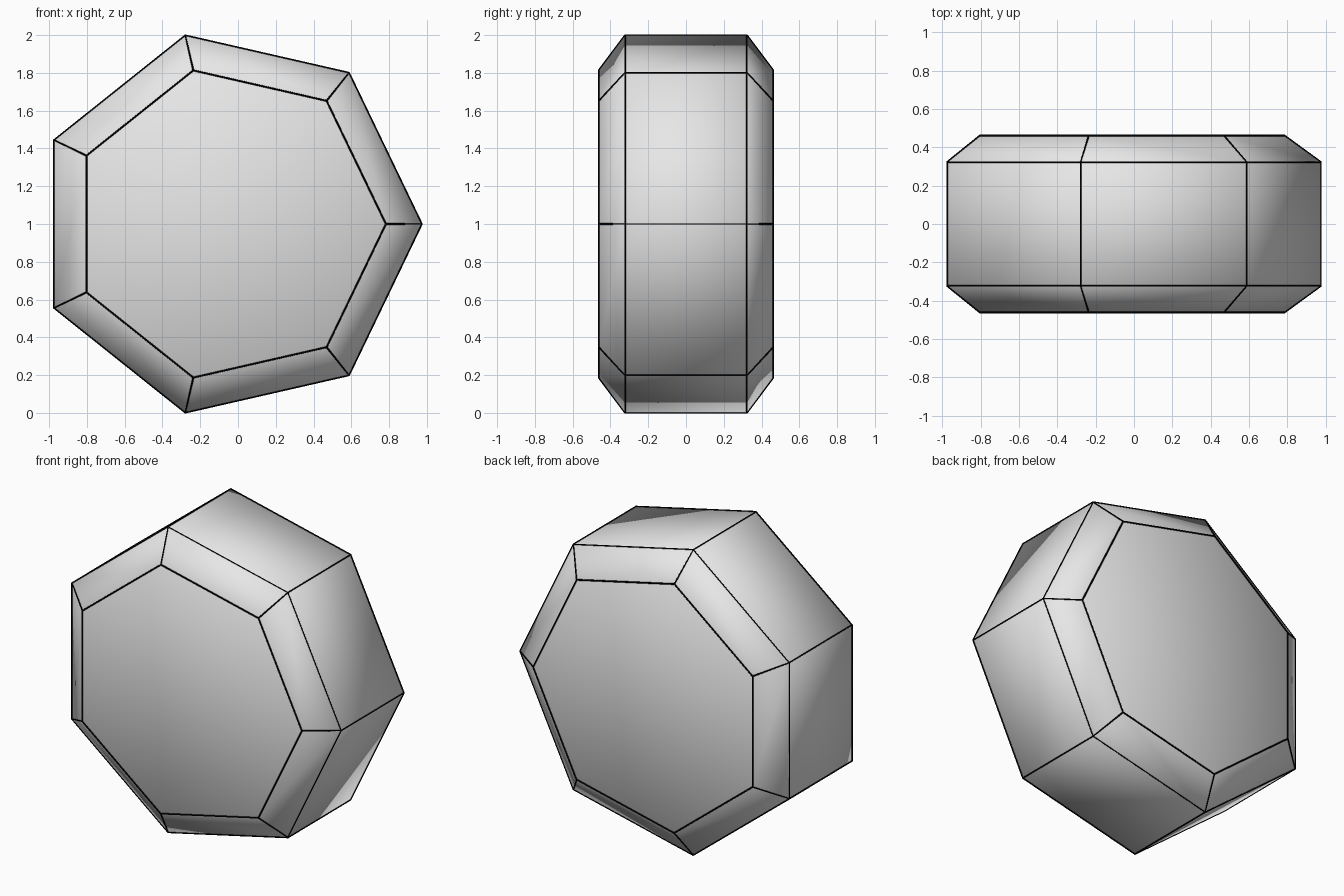
import bpy, bmesh, math

if "Cube" in bpy.data.objects:
    bpy.data.objects.remove(bpy.data.objects["Cube"])

SIDES = 7
CX, CZ = -0.051, 1.0


def material(name, rgb):
    m = bpy.data.materials.new(name)
    m.diffuse_color = (*rgb, 1)
    m.use_nodes = True
    m.node_tree.nodes["Principled BSDF"].inputs["Base Color"].default_value = m.diffuse_color
    return m


def bevelled_prism(name, sections, mat):
    """Heptagonal prism along y, from (y, radius) sections."""
    bm = bmesh.new()
    rings = []
    for y, r in sections:
        rings.append([bm.verts.new((CX + r * math.cos(math.tau * i / SIDES), y,
                                    CZ + r * math.sin(math.tau * i / SIDES)))
                      for i in range(SIDES)])
    for a, b in zip(rings, rings[1:]):
        for i in range(SIDES):
            j = (i + 1) % SIDES
            bm.faces.new((a[i], a[j], b[j], b[i]))
    bm.faces.new(rings[0])
    bm.faces.new(rings[-1])
    bmesh.ops.recalc_face_normals(bm, faces=bm.faces)
    for f in bm.faces:
        f.smooth = True
    me = bpy.data.meshes.new(name)
    bm.to_mesh(me)
    bm.free()
    me.materials.append(mat)
    ob = bpy.data.objects.new(name, me)
    bpy.context.collection.objects.link(ob)
    return ob


sections = [(-0.46, 0.835), (-0.323, 1.024), (0.323, 1.024), (0.46, 0.835)]

# Pale seven-sided body with chamfered rims
bevelled_prism("body", sections, material("pale grey", (0.8, 0.8, 0.8)))

# Thin black lines along every edge
lines = bevelled_prism("edge_lines", sections, material("black", (0.0, 0.0, 0.0)))
wire = lines.modifiers.new("wire", 'WIREFRAME')
wire.thickness = 0.012
wire.offset = 0
wire.use_even_offset = False
